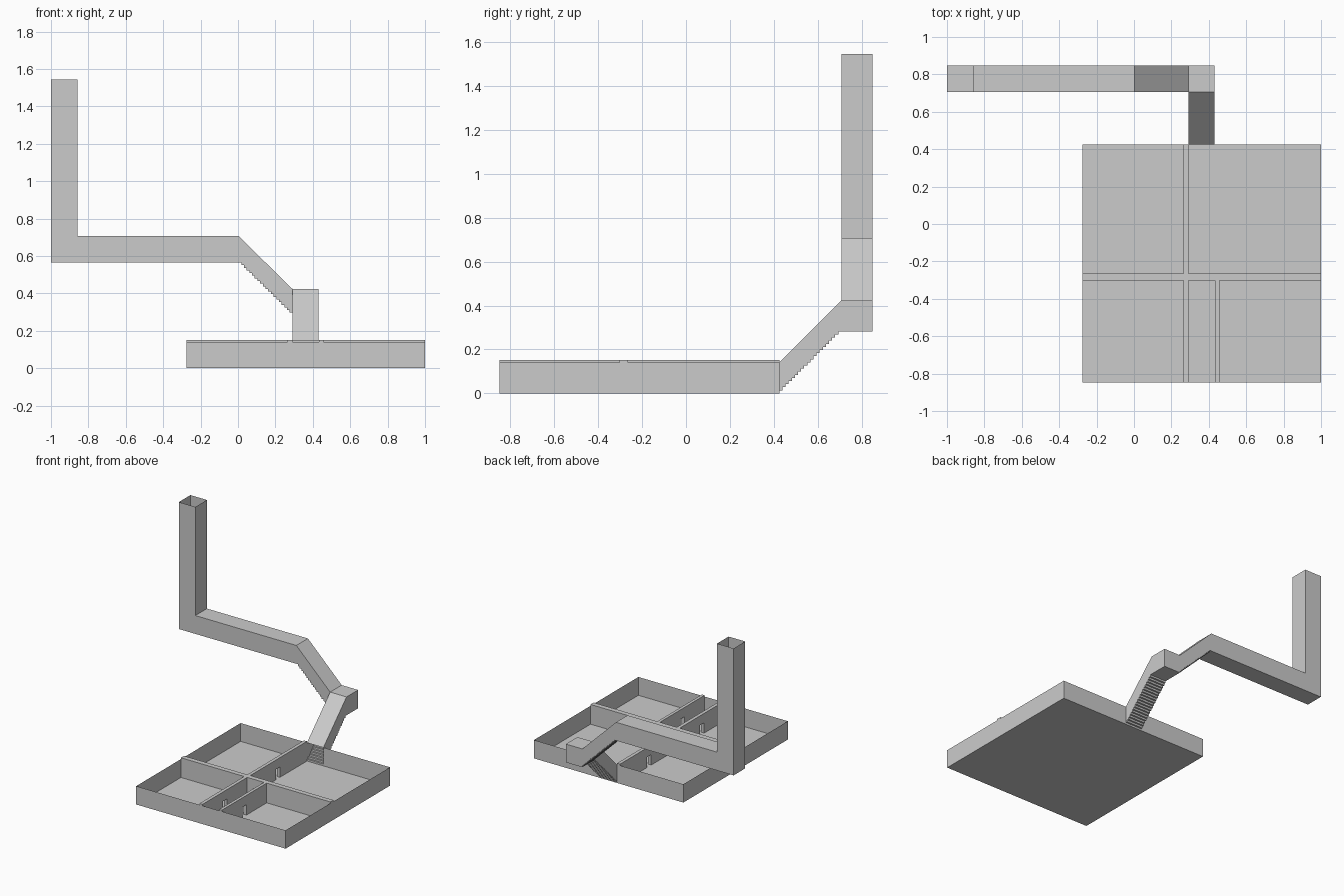
import bpy
import bmesh
from mathutils import Vector

if "Cube" in bpy.data.objects:
    bpy.data.objects.remove(bpy.data.objects["Cube"])

U = 0.1413                      # tunnel width, also shell height
X0, X1 = -0.275, 1.0            # bunker footprint
Y0, Y1 = -0.848, 0.425
TX0, TX1 = 0.291, 0.431         # entrance tunnel span in x
TY0, TY1 = 0.707, 0.848         # upper tunnel span in y
WALL_TOP = 0.152
STEPS = 20


def make(name, faces):
    """Object from a list of polygons (point lists), welded together."""
    bm = bmesh.new()
    for f in faces:
        bm.faces.new([bm.verts.new(Vector(p)) for p in f])
    bmesh.ops.remove_doubles(bm, verts=bm.verts[:], dist=1e-5)
    bmesh.ops.recalc_face_normals(bm, faces=bm.faces[:])
    me = bpy.data.meshes.new(name)
    bm.to_mesh(me)
    bm.free()
    ob = bpy.data.objects.new(name, me)
    bpy.context.collection.objects.link(ob)
    return ob


def strip(points, a, b, place):
    """Quads swept from a to b along a profile polyline."""
    return [[place(*p, a), place(*q, a), place(*q, b), place(*p, b)]
            for p, q in zip(points, points[1:])]


def along_x(s, z, w):
    return (s, w, z)


def along_y(s, z, w):
    return (w, s, z)


def inner_wall(name, start, end, a, b, doors, place):
    """Thick partition with doorways cut up from the floor."""
    base = [(start, 0)]
    for d in doors:
        base += [(d - 0.025, 0), (d - 0.025, 0.08), (d + 0.025, 0.08), (d + 0.025, 0)]
    prof = base + [(end, 0), (end, WALL_TOP), (start, WALL_TOP)]
    sides = [[place(*p, w) for p in prof] for w in (a, b)]
    return make(name, strip(prof + prof[:1], a, b, place) + sides)


def stair_tunnel(name, s0, s1, z0, z1, a, b, place):
    """Sloped tunnel, open at both ends, with a stepped floor."""
    floor = [(s0, z0)]
    for i in range(STEPS):
        z = z0 + (z1 - z0) * (i + 1) / STEPS
        floor += [(s0 + (s1 - s0) * i / STEPS, z), (s0 + (s1 - s0) * (i + 1) / STEPS, z)]
    roof = [(s1, z1 + U), (s0, z0 + U)]
    sides = [[place(*p, w) for p in floor + roof] for w in (a, b)]
    return make(name, strip(floor, a, b, place) + strip(roof, a, b, place) + sides)


# Open-topped bunker shell with a gap where the stairs enter
outline = [(TX1, Y1), (X1, Y1), (X1, Y0), (X0, Y0), (X0, Y1), (TX0, Y1)]
make("bunker_shell", strip(outline, 0, U, lambda x, y, z: (x, y, z))
     + [[(x, y, 0) for x, y in outline]])

# Partitions
inner_wall("cross_wall", X0, X1, -0.303, -0.265, [0.364], along_x)
inner_wall("hall_wall", -0.265, Y1, 0.265, TX0, [0.07], along_y)
inner_wall("corridor_wall_left", Y0, -0.303, 0.265, TX0, [-0.575], along_y)
inner_wall("corridor_wall_right", Y0, -0.303, 0.434, 0.457, [-0.575], along_y)

# Two stair flights
stair_tunnel("lower_stairs", Y1, TY0, 0, 2 * U, TX0, TX1, along_y)
stair_tunnel("upper_stairs", TX0, 0.003, 2 * U, 4 * U, TY0, TY1, along_x)

# Landing, open towards both flights
lo, hi = 2 * U, 3 * U
square = [(TX0, TY0), (TX1, TY0), (TX1, TY1), (TX0, TY1)]
make("landing", [[(x, y, z) for x, y in square] for z in (lo, hi)]
     + strip(square[1:], lo, hi, lambda x, y, z: (x, y, z))[:2])

# Level passage turning into the vertical shaft, open at the top
z0, z1, top = 4 * U, 5 * U, 1.544
sx = -1 + U
under = [(0.003, z0), (-1, z0), (-1, top)]
over = [(sx, top), (sx, z1), (0.003, z1)]
make("passage_and_shaft", strip(under, TY0, TY1, along_x) + strip(over, TY0, TY1, along_x)
     + [[along_x(*p, w) for p in under + over] for w in (TY0, TY1)])
